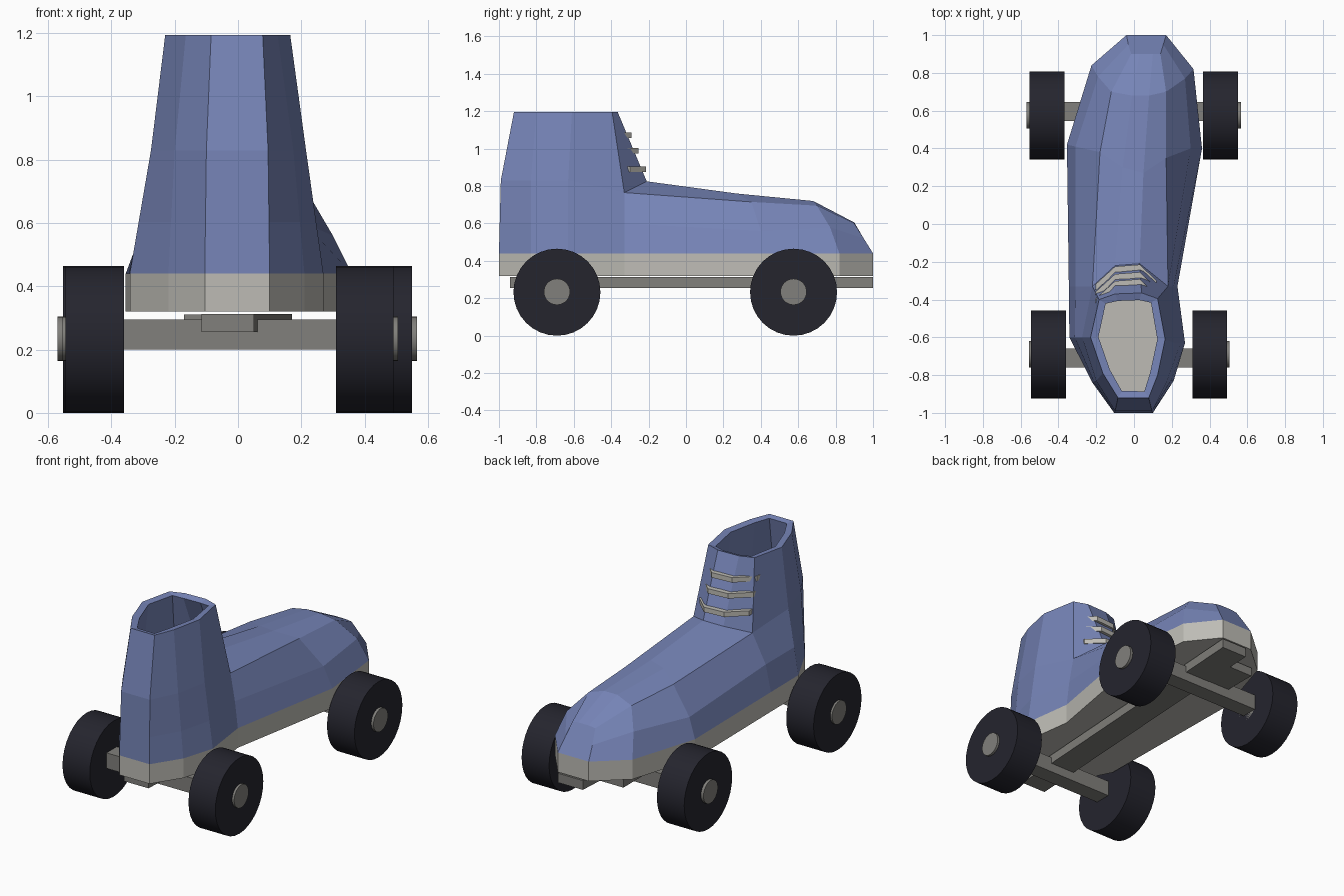
import bpy, bmesh, math
from mathutils import Vector

if "Cube" in bpy.data.objects:
    bpy.data.objects.remove(bpy.data.objects["Cube"])


def material(name, rgb):
    m = bpy.data.materials.new(name)
    m.diffuse_color = (*rgb, 1)
    m.use_nodes = True
    m.node_tree.nodes["Principled BSDF"].inputs["Base Color"].default_value = m.diffuse_color
    return m


BLUE = material("blue leather", (0.18, 0.23, 0.47))
CREAM = material("cream rubber", (0.51, 0.50, 0.46))
GREY = material("grey metal", (0.22, 0.215, 0.20))
BLACK = material("black tyre", (0.018, 0.018, 0.027))


def finish(bm, name, mat):
    bmesh.ops.recalc_face_normals(bm, faces=bm.faces)
    me = bpy.data.meshes.new(name)
    bm.to_mesh(me)
    bm.free()
    me.materials.append(mat)
    ob = bpy.data.objects.new(name, me)
    bpy.context.collection.objects.link(ob)
    return ob


def prism(name, outline, z0, z1, mat):
    bm = bmesh.new()
    f = bm.faces.new([bm.verts.new((x, y, z0)) for x, y in outline])
    ext = bmesh.ops.extrude_face_region(bm, geom=[f])["geom"]
    top = [v for v in ext if isinstance(v, bmesh.types.BMVert)]
    bmesh.ops.translate(bm, verts=top, vec=(0, 0, z1 - z0))
    return finish(bm, name, mat)


def box(name, x0, x1, y0, y1, z0, z1, mat):
    return prism(name, [(x0, y0), (x1, y0), (x1, y1), (x0, y1)], z0, z1, mat)


def disc(name, x0, x1, y, z, r, mat):
    bpy.ops.mesh.primitive_cylinder_add(vertices=32, radius=r, depth=x1 - x0,
                                        location=((x0 + x1) / 2, y, z),
                                        rotation=(0, math.pi / 2, 0))
    ob = bpy.context.object
    ob.name = name
    ob.data.materials.append(mat)
    bpy.ops.object.shade_smooth_by_angle(angle=math.radians(30))


# Sole
heel = [(0.23, -0.33), (0.27, -0.63), (0.21, -0.83), (0.1, -1), (-0.105, -1),
        (-0.22, -0.84), (-0.342, -0.6), (-0.345, -0.33)]
toe = [(-0.355, 0.42), (-0.225, 0.84), (-0.04, 1), (0.17, 1), (0.315, 0.82), (0.36, 0.4)]
prism("sole", heel + toe, 0.32, 0.44, CREAM)

# Boot upper: arches across the foot, left to right, ankle to toe
arches = [
    [(-0.345, -0.33, 0.44), (-0.31, -0.33, 0.6), (-0.22, -0.33, 0.77), (-0.1, -0.22, 0.82),
     (0.03, -0.21, 0.825), (0.18, -0.33, 0.765), (0.21, -0.33, 0.6), (0.23, -0.33, 0.44)],
    [(-0.355, 0.42, 0.44), (-0.31, 0.41, 0.56), (-0.18, 0.38, 0.715), (-0.06, 0.3, 0.75),
     (0.05, 0.27, 0.76), (0.17, 0.35, 0.715), (0.30, 0.4, 0.56), (0.36, 0.4, 0.44)],
    [(-0.225, 0.84, 0.44), (-0.19, 0.78, 0.58), (-0.12, 0.7, 0.69), (-0.01, 0.68, 0.72),
     (0.08, 0.68, 0.72), (0.17, 0.7, 0.695), (0.27, 0.77, 0.58), (0.315, 0.82, 0.44)],
    [(-0.04, 1, 0.44), (-0.03, 0.95, 0.52), (-0.015, 0.9, 0.6), (0.03, 0.9, 0.605),
     (0.1, 0.9, 0.605), (0.14, 0.9, 0.6), (0.155, 0.95, 0.52), (0.17, 1, 0.44)],
]
shaft_mid = [(0.26, -0.63) if i < 0 else p for i, p in enumerate(
    [(0.215, -0.63), (0.175, -0.83), (0.095, -0.99), (-0.1, -0.99), (-0.2, -0.83), (-0.275, -0.6)])]
shaft_top = [(0.165, -0.61), (0.125, -0.8), (0.078, -0.92), (-0.085, -0.92),
             (-0.165, -0.79), (-0.23, -0.6)]
bm = bmesh.new()
rows = [[bm.verts.new(p) for p in a] for a in arches]
for a, b in zip(rows, rows[1:]):
    for i in range(7):
        bm.faces.new((a[i], a[i + 1], b[i + 1], b[i]))
bm.faces.new(rows[-1])
ankle = rows[0]
front_top = [bm.verts.new((x, y, 1.195)) for x, y in
             [(-0.185, -0.40), (-0.1, -0.37), (0.04, -0.365), (0.125, -0.395)]]
for i in range(3):
    bm.faces.new((ankle[2 + i], ankle[3 + i], front_top[i + 1], front_top[i]))
# shaft columns from right ankle round the heel to left ankle
columns = [[ankle[7], ankle[6], ankle[5], front_top[3]]]
for b, m, t in zip(heel[1:-1], shaft_mid, shaft_top):
    b, m, t = Vector((*b, 0.44)), Vector((*m, 0.83)), Vector((*t, 1.195))
    columns.append([bm.verts.new(p) for p in (b, b.lerp(m, 0.42), m, t)])
columns.append([ankle[0], ankle[1], ankle[2], front_top[0]])
for a, b in zip(columns, columns[1:]):
    for i in range(3):
        bm.faces.new((a[i], a[i + 1], b[i + 1], b[i]))
boot = finish(bm, "boot_upper", BLUE)
shell = boot.modifiers.new("wall", "SOLIDIFY")
shell.thickness, shell.offset = 0.042, -1

# Laces wrapped over the front of the shaft
for n, (z, y) in enumerate([(0.89, -0.215), (0.988, -0.255), (1.072, -0.292)]):
    edge = [(-0.205, -0.105), (-0.1, -0.01), (0.03, 0.0), (0.12, -0.085)]
    outer = [(x, y + d) for x, d in edge]
    inner = [(x, y + d - 0.035) for x, d in reversed(edge)]
    prism(f"lace_{n + 1}", outer + inner, z - 0.015, z + 0.015, CREAM)

# Chassis plank and toe plate
prism("chassis_plank", [(-0.115, -0.94), (0.05, -0.94), (0.17, 1.0), (0.0, 1.0)],
      0.256, 0.313, GREY)
box("toe_plate", -0.17, 0.1, 0.5, 0.85, 0.258, 0.311, GREY)

# Axles, wheels and hubs: y, left wheel, right wheel, outer hub ends
for name, y, left, right, hubs in [
        ("heel", -0.69, (-0.545, -0.36), (0.31, 0.492), (-0.557, 0.506)),
        ("toe", 0.575, (-0.553, -0.368), (0.364, 0.55), (-0.57, 0.566))]:
    ay = y + (-0.02 if name == "heel" else 0.02)
    box(name + "_axle", left[1] - 0.02, right[0] + 0.02, ay - 0.05, ay + 0.05, 0.2, 0.295, GREY)
    for side, (a, b) in (("left", left), ("right", right)):
        disc(f"{name}_{side}_wheel", a, b, y, 0.2325, 0.2325, BLACK)
    disc(name + "_left_hub", hubs[0], left[1], y, 0.2345, 0.07, GREY)
    disc(name + "_right_hub", right[0], hubs[1], y, 0.2345, 0.07, GREY)
